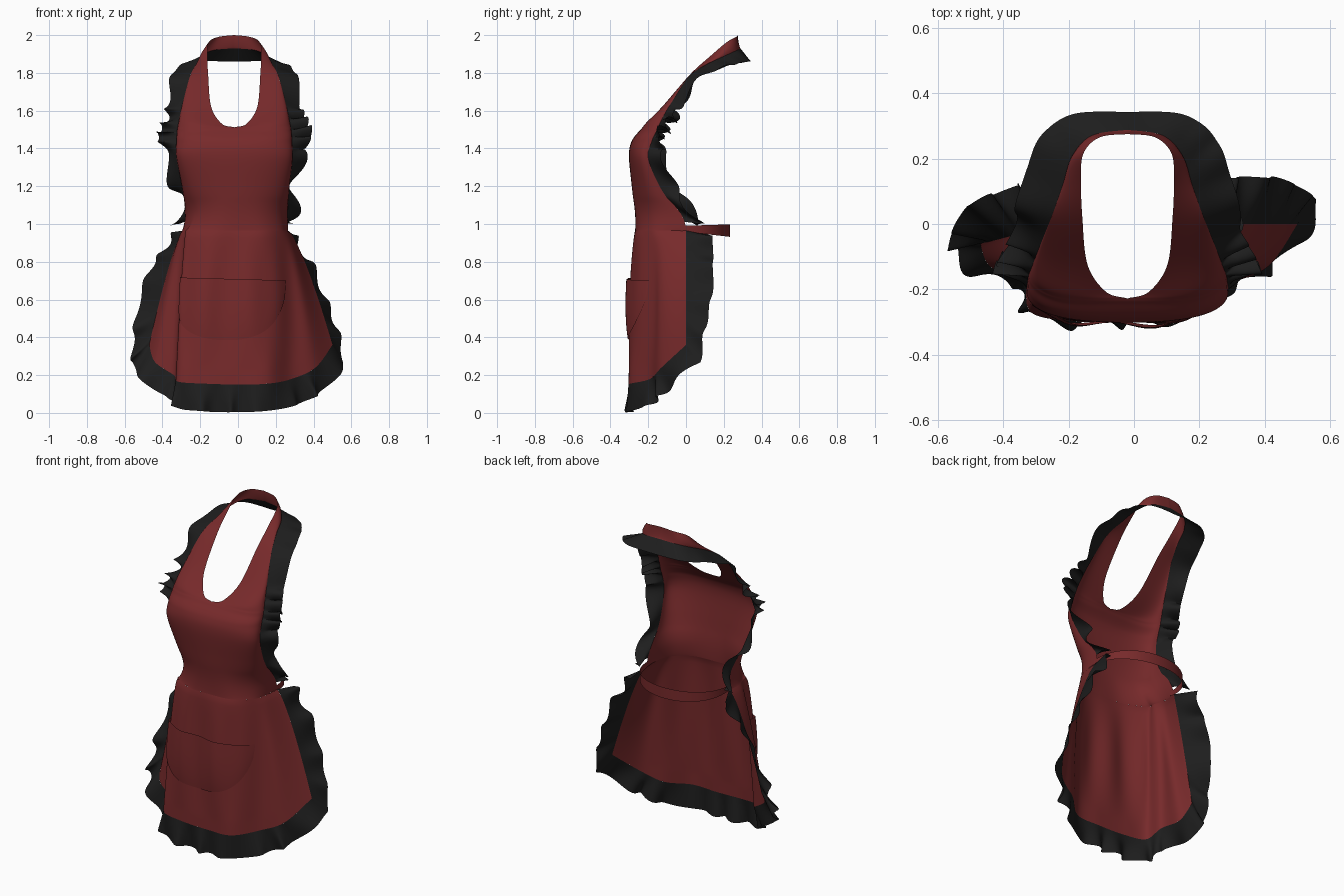
import bpy, bmesh, math
from mathutils import Vector

if "Cube" in bpy.data.objects:
    bpy.data.objects.remove(bpy.data.objects["Cube"])


def material(name, color):
    m = bpy.data.materials.new(name)
    m.use_nodes = True
    m.diffuse_color = color
    m.node_tree.nodes["Principled BSDF"].inputs["Base Color"].default_value = color
    return m


RED = material("dark red cloth", (0.185, 0.023, 0.024, 1))
BLACK = material("black cloth", (0.013, 0.013, 0.013, 1))


def spline(keys, t):
    """Catmull-Rom point at t in 0..1 along evenly spaced keys."""
    n = len(keys) - 1
    i = min(int(max(t, 0) * n), n - 1)
    f = t * n - i
    k = [Vector(keys[min(max(j, 0), n)]) for j in range(i - 1, i + 3)]
    return k[1] + 0.5 * f * (k[2] - k[0] + f * (2 * k[0] - 5 * k[1] + 4 * k[2] - k[3]
                             + f * (3 * (k[1] - k[2]) + k[3] - k[0])))


def sheet(name, grids, mat):
    """Smooth cloth sheet welded from one or more grids of points."""
    bm = bmesh.new()
    for rows in grids:
        grid = [[bm.verts.new(p) for p in row] for row in rows]
        for a, b in zip(grid, grid[1:]):
            for j in range(len(a) - 1):
                bm.faces.new((a[j], a[j + 1], b[j + 1], b[j]))
    bmesh.ops.remove_doubles(bm, verts=bm.verts, dist=0.0004)
    for f in bm.faces:
        f.smooth = True
    mesh = bpy.data.meshes.new(name)
    bm.to_mesh(mesh)
    bm.free()
    mesh.materials.append(mat)
    ob = bpy.data.objects.new(name, mesh)
    bpy.context.collection.objects.link(ob)


def ruffle(name, path, dirs, waves, amp):
    """Wavy frill growing out of a path, leaning along the key directions."""
    n = len(path) - 1
    rows = []
    for i, p in enumerate(path):
        t = i / n
        d = spline(dirs, t)
        tan = (path[min(i + 6, n)] - path[max(i - 6, 0)]).normalized()
        nor = tan.cross(d).normalized()
        ph = t * waves * math.tau
        ph += 0.9 * math.sin(ph * 0.37)
        a = amp(t) * (0.8 + 0.35 * math.sin(ph * 0.23 + 1))
        wave = (nor * math.sin(ph) + tan * 0.5 * math.cos(ph + 0.6)) * a
        rows.append([p + (d + wave) * r for r in (0, 0.25, 0.5, 0.75, 1)])
    sheet(name, [rows], BLACK)


# Waist line and hem, from the right edge to the left edge
WAIST = [(-.29, 0, .965), (-.295, -.09, .965), (-.275, -.16, .965), (-.265, -.2, .965),
         (-.14, -.262, .965), (0, -.268, .965), (.13, -.255, .965), (.22, -.195, .965),
         (.255, -.12, .965), (.265, 0, .965)]
HEM = [(-.47, -.06, .36), (-.44, -.13, .27), (-.34, -.17, .2), (-.315, -.27, .165),
       (-.18, -.297, .155), (0, -.3, .15), (.16, -.295, .155), (.285, -.19, .18),
       (.41, -.13, .24), (.5, 0, .36)]

# Bib and neck strap: inner edge and outer edge from waist to nape
INNER = [(0, -.265, .965), (0, -.27, 1.05), (0, -.287, 1.2), (0, -.302, 1.36),
         (0, -.287, 1.44), (0, -.242, 1.498), (0, -.228, 1.512), (.065, -.208, 1.53),
         (.122, -.125, 1.62), (.138, .02, 1.79), (.142, .13, 1.89), (.135, .215, 1.962),
         (.085, .265, 1.99), (0, .275, 2.0)]
OUTER = [(.27, 0, .965), (.268, -.04, 1.05), (.285, -.14, 1.2), (.307, -.2, 1.35),
         (.306, -.18, 1.44), (.303, -.16, 1.485), (.3, -.15, 1.51), (.29, -.125, 1.56),
         (.275, -.085, 1.63), (.235, .015, 1.78), (.2, .11, 1.845), (.17, .205, 1.89),
         (.11, .27, 1.92), (0, .288, 1.93)]


def bib(side, t, u):
    """Bib point at height t, from inner edge u=0 to outer edge u=1."""
    a, b = spline(INNER, t), spline(OUTER, t)
    a.x, b.x = max(a.x, 0), max(b.x, 0)
    s = math.sin(u * math.pi / 2)
    c = 1 - max(0, math.cos(u * math.pi / 2)) ** .75
    p = Vector((a.x + (b.x - a.x) * s, a.y + (b.y - a.y) * c, a.z + (b.z - a.z) * u))
    p.y -= .014 * math.sin(u * math.pi) ** 2 * math.exp(-((t - .44) / .16) ** 2)
    p.x = side * p.x - .02 * min(1, t * 4)
    waist = spline(WAIST, (5 + 4 * u) / 9 if side > 0 else 5 * (1 - u) / 9)
    return p.lerp(waist + Vector((0, 0, p.z - .965)), max(0, 1 - t * 8))


sheet("bib", [[[bib(side, i / 130, (j if side > 0 else 18 - j) / 18) for j in range(19)]
               for i in range(131)] for side in (1, -1)], RED)

# Bib ruffles along the outer edges, meeting behind the neck
LEAN = [(.03, .09, -.03), (.03, .09, -.02), (.06, .08, 0), (.1, .04, 0), (.095, .035, 0),
        (.08, .055, -.01), (.08, .05, -.02), (.11, .045, -.02), (.1, .07, -.03),
        (.06, .07, -.055), (0, .055, -.07)]
for name, side, waves in (("left", 1, 10), ("right", -1, 9)):
    path = [bib(side, .05 + .95 * i / 260, 1) for i in range(261)]
    ruffle(name + "_bib_ruffle", path, [(side * x, y, z) for x, y, z in LEAN], waves,
           lambda t: .044 * min(1, max(0, (.88 - t) * 2)))


def skirt(s, v):
    """Skirt point at s along the waist line, v from waist to hem."""
    a, b = spline(WAIST, s), spline(HEM, s)
    p = a.lerp(b, v)
    p.x = a.x + (b.x - a.x) * v ** .75
    p.y = a.y + (b.y - a.y) * v ** .5
    p.y += .01 * math.sin(s * 40) * math.sin(math.pi * min(1, v * 1.1)) * math.sin(math.pi * s)
    return p


sheet("skirt", [[[skirt(i / 90, j / 40) for i in range(91)] for j in range(40, -1, -1)]], RED)

# Skirt ruffle: down the left edge, along the hem, up the right edge
path = [skirt(1, i / 80) for i in range(80)]
path += [skirt(1 - i / 200, 1) for i in range(200)]
path += [skirt(0, 1 - i / 80) for i in range(81)]
lean = [(.01, .14, -.02), (.04, .14, 0), (.07, .07, -.08), (.04, .01, -.13), (0, 0, -.145),
        (0, -.005, -.145), (-.03, -.02, -.12), (-.095, 0, -.09), (-.11, .1, 0), (-.05, .13, -.02)]
ruffle("skirt_ruffle", path, lean, 17, lambda t: .024)

# Pocket: rounded pouch lying on the skirt
rows = []
for i in range(41):
    q = -1 + i / 20
    s = .51 + .27 * q
    depth = .325 * max(0, 1 - abs(q) ** 2.2) ** .6
    hem = spline(HEM, s).z
    row = []
    for j in range(17):
        z = .71 - .01 * q - depth * j / 16
        p = skirt(s, (.965 - z) / (.965 - hem))
        out = Vector((p.x, p.y - .1, 0)).normalized()
        edge = (1 - q * q) * (1 - (j / 16) ** 3)
        row.append(p + out * (.006 + .016 * edge))
    rows.append(row)
sheet("pocket", [rows], RED)

# Waist tie: band round the back
rows = []
for i in range(49):
    q = math.pi * (i / 48 - .5)
    c = max(0, math.cos(q)) ** .8
    x, y = -.01 + .275 * math.sin(q), -.03 + .263 * c
    rows.append([(x, y, .962 - .03 * c), (x, y, .99 + .008 * c)])
sheet("waist_tie", [rows], RED)
